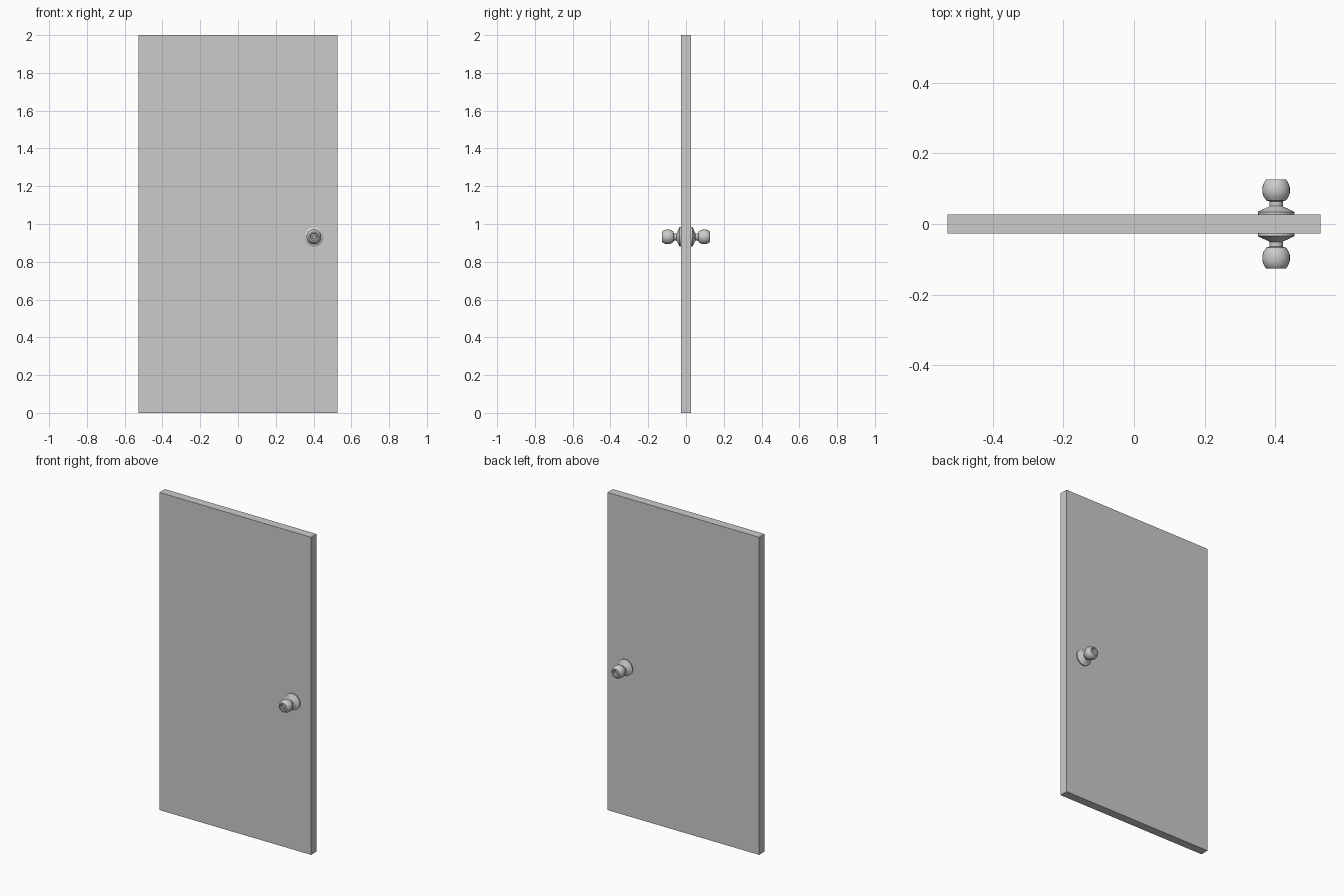
import bpy, bmesh, math
from mathutils import Matrix, Vector

if "Cube" in bpy.data.objects:
    bpy.data.objects.remove(bpy.data.objects["Cube"])

# Door slab
W, T, H = 1.056, 0.054, 2.0
bpy.ops.mesh.primitive_cube_add(size=1, location=(0, 0, H / 2))
door = bpy.context.object
door.name = "door_panel"
door.scale = (W, T, H)
bpy.ops.object.transform_apply(location=False, rotation=False, scale=True)

# Lathed knob outline: (radius, distance from door centre)
ROSETTE_AND_KNOB = [
    (0.051, 0.026), (0.052, 0.034), (0.036, 0.042), (0.022, 0.048),
    (0.019, 0.051), (0.019, 0.064), (0.028, 0.067), (0.035, 0.077),
    (0.039, 0.088), (0.039, 0.103), (0.036, 0.113), (0.031, 0.123),
    (0.027, 0.126), (0.021, 0.126), (0.017, 0.121), (0.010, 0.121),
    (0.008, 0.123), (0.0, 0.123)]


def make_knob(name, side):
    bm = bmesh.new()
    verts = [bm.verts.new((r, side * d, 0)) for r, d in ROSETTE_AND_KNOB]
    edges = [bm.edges.new(pair) for pair in zip(verts, verts[1:])]
    bmesh.ops.spin(bm, geom=verts + edges, cent=(0, 0, 0), axis=(0, 1, 0),
                   angle=math.tau, steps=24, use_duplicate=False)
    bmesh.ops.remove_doubles(bm, verts=bm.verts, dist=0.0001)
    bmesh.ops.recalc_face_normals(bm, faces=bm.faces)
    # Make sure the open lathe shell faces outward
    f = max(bm.faces, key=lambda f: f.calc_center_median().xz.length)
    c = f.calc_center_median()
    if f.normal.dot(Vector((c.x, 0, c.z))) < 0:
        bmesh.ops.reverse_faces(bm, faces=bm.faces)
    mesh = bpy.data.meshes.new(name)
    bm.to_mesh(mesh)
    bm.free()
    ob = bpy.data.objects.new(name, mesh)
    ob.location = (0.402, 0, 0.932)
    bpy.context.collection.objects.link(ob)
    bpy.ops.object.select_all(action='DESELECT')
    ob.select_set(True)
    bpy.context.view_layer.objects.active = ob
    bpy.ops.object.shade_smooth_by_angle(angle=math.radians(35))


# One knob on each face
make_knob("front_knob", -1)
make_knob("back_knob", 1)
